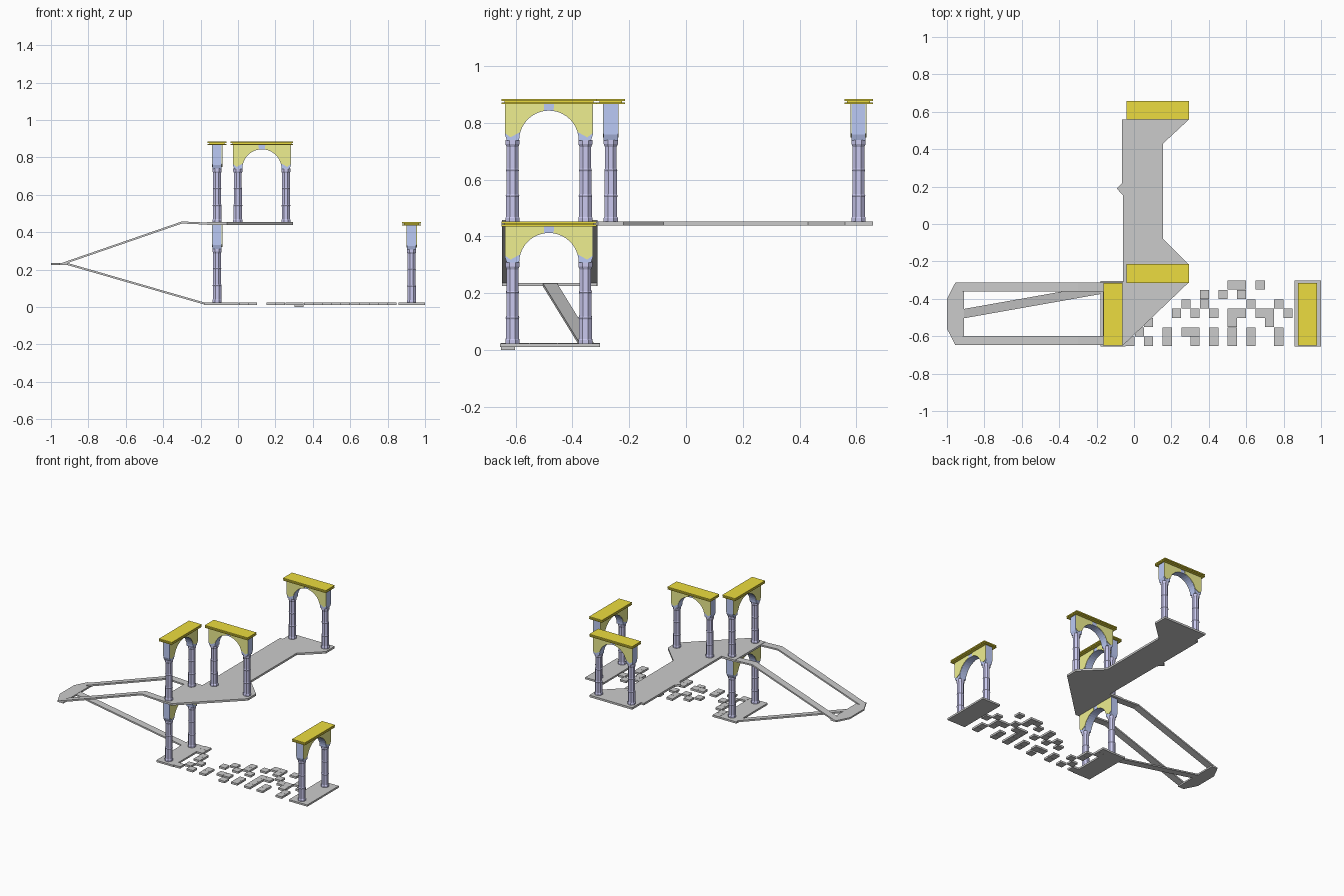
import bpy, bmesh
from math import cos, sin, pi, radians

if "Cube" in bpy.data.objects:
    bpy.data.objects.remove(bpy.data.objects["Cube"])

def mat(name, col):
    m = bpy.data.materials.new(name)
    m.diffuse_color = (*col, 1)
    m.use_nodes = True
    m.node_tree.nodes["Principled BSDF"].inputs["Base Color"].default_value = m.diffuse_color
    return m

GOLD = mat("gold", (0.84, 0.72, 0.05))
YELLOW = mat("yellow", (0.86, 0.86, 0.28))
BLUE = mat("blue", (0.50, 0.59, 0.92))
VIOLET = mat("violet", (0.59, 0.58, 0.86))

def finish(name, bm, m=None, loc=(0, 0, 0), turn=0):
    bmesh.ops.recalc_face_normals(bm, faces=bm.faces)
    me = bpy.data.meshes.new(name)
    bm.to_mesh(me)
    bm.free()
    ob = bpy.data.objects.new(name, me)
    bpy.context.collection.objects.link(ob)
    ob.location = loc
    ob.rotation_euler.z = turn
    if m:
        me.materials.append(m)
    return ob

def loft(bm, rings):
    """Closed skin through a list of point rings, capped at both ends."""
    vs = [[bm.verts.new(p) for p in r] for r in rings]
    n = len(vs[0])
    for a, b in zip(vs, vs[1:]):
        for i in range(n):
            j = (i + 1) % n
            bm.faces.new((a[i], a[j], b[j], b[i]))
    bm.faces.new(vs[0][::-1])
    bm.faces.new(vs[-1])

def box(bm, x0, x1, y0, y1, z0, z1):
    q = [(x0, y0), (x1, y0), (x1, y1), (x0, y1)]
    loft(bm, [[(x, y, z) for x, y in q] for z in (z0, z1)])

def slab(name, pts, z0, z1):
    bm = bmesh.new()
    loft(bm, [[(x, y, z) for x, y in pts] for z in (z0, z1)])
    return finish(name, bm)

def ribbon(name, stations, w=0.05, th=0.011):
    bm = bmesh.new()
    h = w / 2
    loft(bm, [[(x, y - h, z - th), (x, y + h, z - th), (x, y + h, z), (x, y - h, z)]
              for x, y, z in stations])
    return finish(name, bm)

# Column profile (radius, height) with base, collars and capital
COLUMN = [(0.025, 0), (0.025, 0.012), (0.0225, 0.016), (0.0225, 0.085), (0.024, 0.09),
          (0.0215, 0.096), (0.0215, 0.175), (0.0228, 0.18), (0.0205, 0.186),
          (0.0205, 0.262), (0.025, 0.272), (0.025, 0.286)]
R, SPRING = 0.105, 0.285

def gate(name, loc, turn=0, cap=True):
    # columns
    bm = bmesh.new()
    for s in (-1, 1):
        loft(bm, [[(s * 0.1285 + r / cos(pi / 8) * cos(a), r / cos(pi / 8) * sin(a), z)
                   for a in [pi / 8 + k * pi / 4 for k in range(8)]] for r, z in COLUMN])
    finish(name + "_columns", bm, VIOLET, loc, turn)
    # arch block
    arc = [(R * cos(pi * k / 20), SPRING + R * sin(pi * k / 20)) for k in range(21)]
    prof = arc + [(-0.148, 0.285), (-0.155, 0.305), (-0.155, 0.415),
                  (0.155, 0.415), (0.155, 0.305), (0.148, 0.285)]
    bm = bmesh.new()
    loft(bm, [[(x, y, z) for x, z in prof] for y in (-0.025, 0.025)])
    finish(name + "_arch", bm, BLUE, loc, turn)
    # spandrel panels either side of the keystone, front and back
    half = [((R + .001) * cos(a), SPRING + (R + .001) * sin(a))
            for a in [radians(8 * k) for k in range(2, 11)] + [radians(81)]]
    half += [(0.018, 0.413), (0.154, 0.413), (0.154, 0.31), (0.135, 0.296)]
    bm = bmesh.new()
    for s in (-1, 1):
        for y0, y1 in ((-0.028, -0.024), (0.024, 0.028)):
            loft(bm, [[(s * x, y, z) for x, z in half] for y in (y0, y1)])
    finish(name + "_spandrels", bm, YELLOW, loc, turn)
    # layered cornice
    if cap:
        bm = bmesh.new()
        for hx, hy, z0, z1 in ((.167, .05, .413, .419), (.157, .04, .418, .424), (.167, .05, .423, .431)):
            box(bm, -hx, hx, -hy, hy, z0, z1)
        finish(name + "_cornice", bm, GOLD, loc, turn)

UP, LOW = 0.453, 0.022
gate("lower_left_gate", (-0.112, -0.483, 0.025), pi / 2, cap=False)
gate("lower_right_gate", (0.928, -0.483, LOW), pi / 2)
gate("upper_left_gate", (-0.112, -0.483, UP), pi / 2)
gate("upper_middle_gate", (0.128, -0.265, UP))
gate("upper_far_gate", (0.128, 0.608, UP))

# Upper walkway
slab("upper_walkway", [
    (-0.165, -0.65), (-0.06, -0.65), (0.295, -0.31), (0.295, -0.22), (0.155, -0.08),
    (0.155, 0.43), (0.295, 0.56), (0.295, 0.658), (-0.04, 0.658), (-0.04, 0.56),
    (-0.063, 0.56), (-0.063, 0.22), (-0.093, 0.19), (-0.06, 0.155), (-0.06, -0.31),
    (-0.165, -0.31)], 0.439, UP)

# Lower platforms
slab("lower_left_platform", [(-0.18, -0.655), (-0.045, -0.655), (-0.045, -0.305), (-0.18, -0.305)], 0.01, 0.0225)
slab("lower_right_platform", [(0.857, -0.655), (1, -0.655), (1, -0.303), (0.857, -0.303)], 0.01, 0.0225)

# Scattered stepping tiles: each text row is a row of 0.05 cells, front row last
ROWS = ["#..........##.#....",
        "#.......#.#.#......",
        ".#....#.#....#..#..",
        ".#...#.#.#.##.##.#.",
        "..#........#...#...",
        ".#..#.##.#.#.#..#..",
        "#.#.#..#.#.#.#..#.."]
bm = bmesh.new()
for j, row in enumerate(ROWS):
    for i, c in enumerate(row):
        if c == "#":
            x, y = -0.021 + 0.0497 * i, -0.327 - 0.05 * j
            drop = 0.01 if (i, j) == (7, 6) else 0
            box(bm, x - .0245, x + .0245, y - .0245, y + .0245, 0.01 - drop, 0.024 - drop)
finish("stepping_tiles", bm)

# Turning landing and ramps on the left
slab("landing", [(-1, -0.56), (-0.955, -0.648), (-0.91, -0.648), (-0.91, -0.313),
                 (-0.955, -0.313), (-1, -0.40)], 0.225, 0.236)
for side, y in (("front", -0.623), ("back", -0.337)):
    ribbon(side + "_upper_ramp", [(-0.94, y, 0.236), (-0.30, y, 0.457), (-0.16, y, 0.451)])
ribbon("lower_ramp", [(-0.915, -0.48, 0.236), (-0.17, -0.348, 0.021)])
